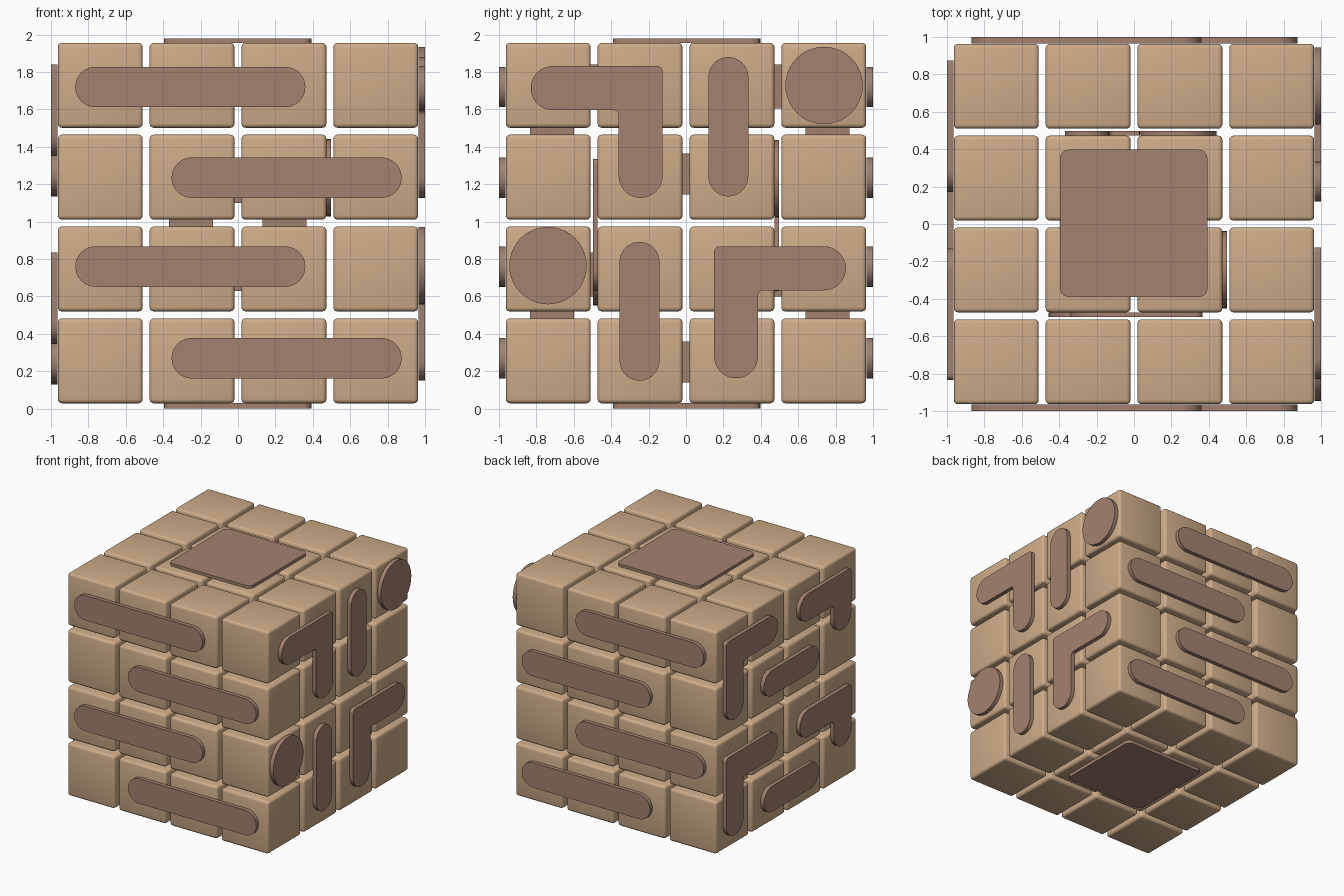
import bpy, bmesh, math
from mathutils import Vector

if "Cube" in bpy.data.objects:
    bpy.data.objects.remove(bpy.data.objects["Cube"])


def material(name, rgb):
    m = bpy.data.materials.new(name)
    m.diffuse_color = (*rgb, 1)
    m.use_nodes = True
    m.node_tree.nodes["Principled BSDF"].inputs["Base Color"].default_value = m.diffuse_color
    return m


TAN = material("tan", (0.62, 0.41, 0.25))
BROWN = material("brown", (0.37, 0.22, 0.16))
MID = 0.9925      # height of the cube centre
PITCH = 0.491     # block spacing
SIZE = 0.454      # block size


def finish(bm, name, mat):
    bmesh.ops.recalc_face_normals(bm, faces=bm.faces)
    me = bpy.data.meshes.new(name)
    bm.to_mesh(me)
    bm.free()
    me.materials.append(mat)
    ob = bpy.data.objects.new(name, me)
    bpy.context.collection.objects.link(ob)
    return ob


# 4 x 4 x 4 grid of softly bevelled blocks sharing one mesh
bm = bmesh.new()
bmesh.ops.create_cube(bm, size=SIZE)
bmesh.ops.bevel(bm, geom=bm.edges[:], offset=0.022, segments=3, profile=0.5, affect='EDGES')
for f in bm.faces:
    f.smooth = True
first = finish(bm, "block", TAN)
steps = [(i - 1.5) * PITCH for i in range(4)]
spots = [(x, y, MID + z) for x in steps for y in steps for z in steps]
first.location = spots[0]
for s in spots[1:]:
    ob = bpy.data.objects.new("block", first.data)
    ob.location = s
    bpy.context.collection.objects.link(ob)


def plate(name, axis, d0, d1, corners, seg=10):
    """Flat plate: right-angled outline of (u, v, corner radius), from depth d0 to d1 along axis."""
    pts = []
    n = len(corners)
    for i, (u, v, r) in enumerate(corners):
        p = Vector((u, v))
        a = (Vector(corners[i - 1][:2]) - p).normalized()
        b = (Vector(corners[(i + 1) % n][:2]) - p).normalized()
        c = p + r * (a + b)
        for k in range(seg + 1):
            t = math.pi / 2 * k / seg
            pts.append(c - r * (b * math.cos(t) + a * math.sin(t)))
    place = {'x': lambda u, v, d: (d, u, v),
             'y': lambda u, v, d: (u, d, v),
             'z': lambda u, v, d: (u, v, d)}[axis]
    clean = [p for i, p in enumerate(pts) if (p - pts[i - 1]).length > 1e-4]
    bm = bmesh.new()
    low = [bm.verts.new(place(p.x, p.y, d0)) for p in clean]
    high = [bm.verts.new(place(p.x, p.y, d1)) for p in clean]
    bm.faces.new(low)
    bm.faces.new(high)
    for i in range(len(clean)):
        f = bm.faces.new((low[i - 1], low[i], high[i], high[i - 1]))
        f.smooth = True
    for e in bm.edges:
        if len(e.link_faces) == 2 and e.calc_face_angle(0) > 0.6:
            e.smooth = False
    return finish(bm, name, BROWN)


def rect(u0, u1, v0, v1, r=None):
    r = min(u1 - u0, v1 - v0) / 2 - 1e-5 if r is None else r
    return [(u0, v0, r), (u1, v0, r), (u1, v1, r), (u0, v1, r)]


def disc(u, v, r=0.207):
    return rect(u - r, u + r, v - r, v + r)


def ell(u, v, arm, leg, w=0.235):
    """L outline: outer corner at (u, v), signed arm length along u, signed leg length along v."""
    wu, wv = math.copysign(w, arm), math.copysign(w, leg)
    h = w / 2 - 1e-5
    return [(u, v, 0.03), (u + arm, v, h), (u + arm, v + wv, h),
            (u + wu, v + wv, 0.03), (u + wu, v + leg, h), (u, v + leg, h)]


IN, OUT = 0.966, 1.0

# Front and back: staggered bars
for name, s in (("front_bar", -1), ("back_bar", 1)):
    for z, x0 in ((1.72, -0.87), (1.235, -0.355), (0.76, -0.87), (0.27, -0.355)):
        plate(name, 'y', s * IN, s * OUT, rect(x0, x0 + 1.23, z - 0.108, z + 0.108))

# Right side: L shapes, upright bars and discs
plate("right_upper_angle", 'x', IN, OUT, ell(-0.125, 1.832, -0.705, -0.705))
plate("right_lower_angle", 'x', IN, OUT, ell(0.15, 0.868, 0.705, -0.705))
plate("right_upper_bar", 'x', IN, OUT, rect(0.12, 0.333, 1.135, 1.88))
plate("right_lower_bar", 'x', IN, OUT, rect(-0.355, -0.142, 0.15, 0.892))
plate("right_upper_disc", 'x', IN, OUT, disc(0.738, 1.728))
plate("right_lower_disc", 'x', IN, OUT, disc(-0.738, 0.765))

# Left side: the same group twice, one above the other
for z in (1.84, 0.835):
    plate("left_back_angle", 'x', -IN, -OUT, ell(0.875, z, -0.705, -0.705))
    plate("left_front_angle", 'x', -IN, -OUT, ell(-0.835, z, 0.705, -0.49))
    plate("left_bar", 'x', -IN, -OUT, rect(-0.39, 0.36, z - 0.695, z - 0.475))

# Top and bottom square plates
plate("top_plate", 'z', 1.954, 1.98, rect(-0.395, 0.392, -0.39, 0.397, 0.045))
plate("bottom_plate", 'z', 0.0, 0.031, rect(-0.395, 0.392, -0.39, 0.397, 0.045))

# Plates hidden in the gaps around the inner 2 x 2 x 2 blocks
G0, G1 = 0.473, 0.498
plate("inner_front_angle", 'y', -G0, -G1, ell(0.365, 1.335, -0.705, -0.705))
plate("inner_front_disc", 'y', -G0, -G1, disc(-0.25, 0.76))
plate("inner_back_angle", 'y', G0, G1, ell(-0.37, 0.63, 0.705, 0.705))
plate("inner_back_disc", 'y', G0, G1, disc(0.235, 1.23))
plate("inner_right_disc", 'x', G0, G1, disc(-0.245, 1.235))
